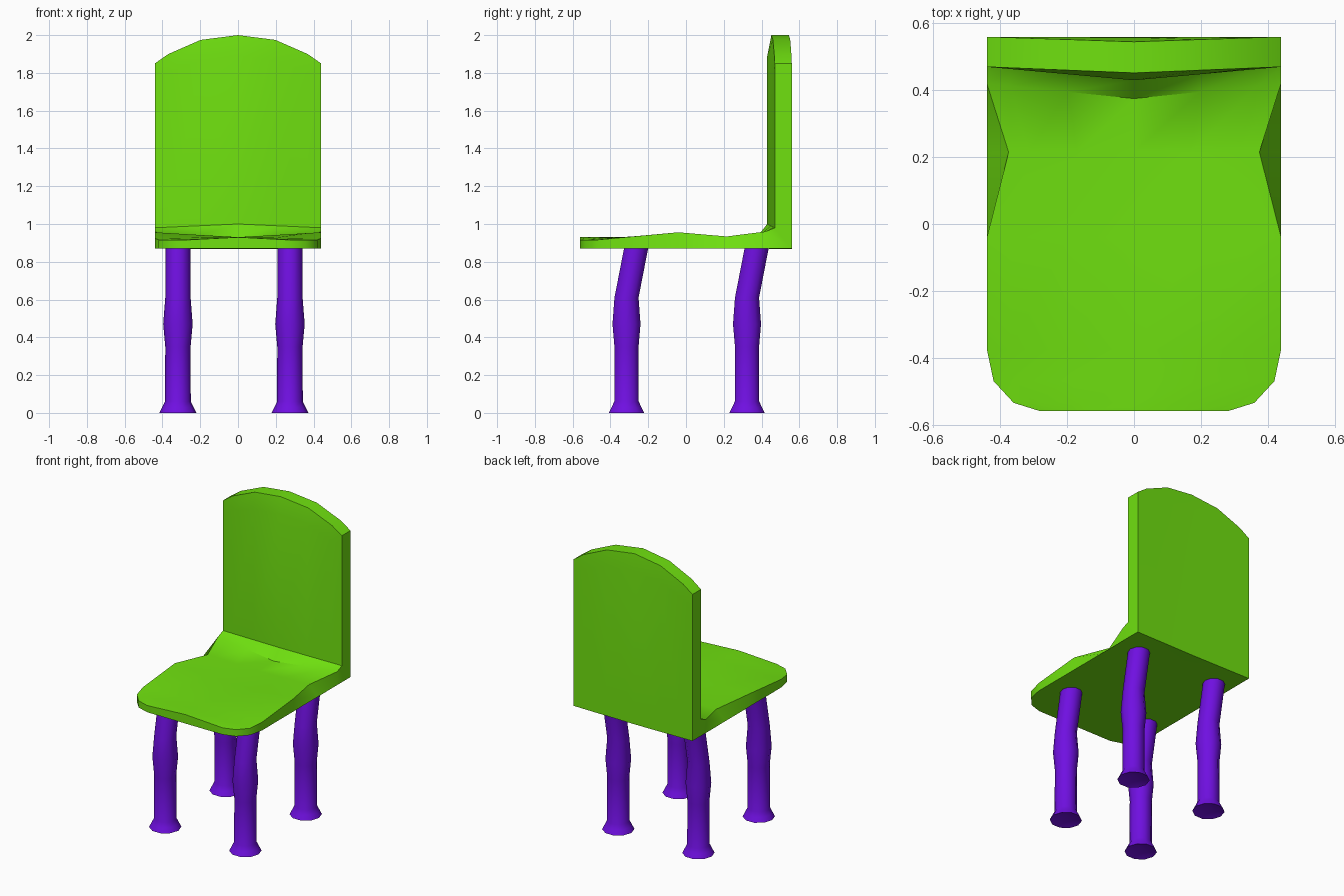
import bpy, bmesh, math

if "Cube" in bpy.data.objects:
    bpy.data.objects.remove(bpy.data.objects["Cube"])


def material(name, rgb):
    m = bpy.data.materials.new(name)
    m.diffuse_color = (*rgb, 1)
    m.use_nodes = True
    m.node_tree.nodes["Principled BSDF"].inputs["Base Color"].default_value = m.diffuse_color
    return m


def finish(bm, name, mat, angle):
    bmesh.ops.recalc_face_normals(bm, faces=bm.faces)
    me = bpy.data.meshes.new(name)
    bm.to_mesh(me)
    bm.free()
    ob = bpy.data.objects.new(name, me)
    bpy.context.collection.objects.link(ob)
    me.materials.append(mat)
    bpy.ops.object.select_all(action='DESELECT')
    ob.select_set(True)
    bpy.context.view_layer.objects.active = ob
    bpy.ops.object.shade_smooth_by_angle(angle=math.radians(angle))
    return ob


green = material("green plastic", (0.16, 0.75, 0.005))
purple = material("purple plastic", (0.16, 0.005, 0.75))

# Seat shell: rows run from the front rim, along the seat and up the back.
# (half width, edge y, edge z, centre y, centre z) for the upper skin
UPPER = [
    (0.28, -0.56, 0.915, -0.56, 0.93),
    (0.36, -0.535, 0.915, -0.535, 0.93),
    (0.42, -0.47, 0.916, -0.47, 0.93),
    (0.44, -0.375, 0.925, -0.375, 0.93),
    (0.44, -0.04, 0.956, -0.04, 0.93),
    (0.375, 0.215, 0.934, 0.215, 0.925),
    (0.44, 0.42, 0.96, 0.375, 0.93),
    (0.44, 0.47, 0.98, 0.43, 1.0),
    (0.44, 0.47, 1.76, 0.43, 1.89),
    (0.44, 0.47, 1.85, 0.452, 2.0),
]
# (half width, edge y, edge z, centre y, centre z) for the underside and rear
LOWER = [(0.44 if i > 2 else r[0], r[1], 0.87, r[3], 0.87)
         for i, r in enumerate(UPPER[:7])]
LOWER += [
    (0.44, 0.56, 0.87, 0.56, 0.867),
    (0.44, 0.56, 1.76, 0.558, 1.89),
    (0.44, 0.56, 1.85, 0.545, 2.0),
]
COLS = [-1, -0.84, -0.45, 0, 0.45, 0.84, 1]
ARCH = {0: 1.0, 0.45: 0.83, 0.84: 0.33, 1: 0.0}   # rounded head of the back


def skin(bm, rows):
    grid = []
    for i, (w, ye, ze, yc, zc) in enumerate(rows):
        line = []
        for c in COLS:
            t = 1 - abs(c)
            tz = ARCH[abs(c)] if i >= len(rows) - 2 else t
            line.append(bm.verts.new((w * c, ye + (yc - ye) * t,
                                      ze + (zc - ze) * tz)))
        grid.append(line)
    for a, b in zip(grid, grid[1:]):
        for j in range(len(COLS) - 1):
            bm.faces.new((a[j], a[j + 1], b[j + 1], b[j]))
    # outline of the skin, in order
    return (grid[0] + [r[-1] for r in grid[1:-1]] + grid[-1][::-1]
            + [r[0] for r in grid[-2:0:-1]])


bm = bmesh.new()
up, low = skin(bm, UPPER), skin(bm, LOWER)
n = len(up)
for i in range(n):
    k = (i + 1) % n
    bm.faces.new((up[i], up[k], low[k], low[i]))
finish(bm, "seat_and_back", green, 35)

# Legs: (z, radius, y offset) rings, flared foot and bent upper end
RINGS = [(0.0, 0.098, 0), (0.03, 0.083, 0), (0.06, 0.068, 0), (0.35, 0.067, 0),
         (0.47, 0.078, 0), (0.61, 0.067, 0), (0.872, 0.067, 0.051)]
SIDES = 10


def leg(name, x, y):
    bm = bmesh.new()
    rings = []
    for z, r, dy in RINGS:
        rings.append([bm.verts.new((x + r * math.cos(2 * math.pi * i / SIDES),
                                    y + dy + r * math.sin(2 * math.pi * i / SIDES), z))
                      for i in range(SIDES)])
    # hollow in the sole
    hub = bm.verts.new((x, y, 0.03))
    for i in range(SIDES):
        k = (i + 1) % SIDES
        bm.faces.new((hub, rings[0][k], rings[0][i]))
        for a, b in zip(rings, rings[1:]):
            bm.faces.new((a[i], a[k], b[k], b[i]))
    bm.faces.new(rings[-1])
    finish(bm, name, purple, 50)


for row, y in (("front", -0.315), ("back", 0.323)):
    for side, x in (("left", -0.318), ("right", 0.275)):
        leg(f"{row}_{side}_leg", x, y)
